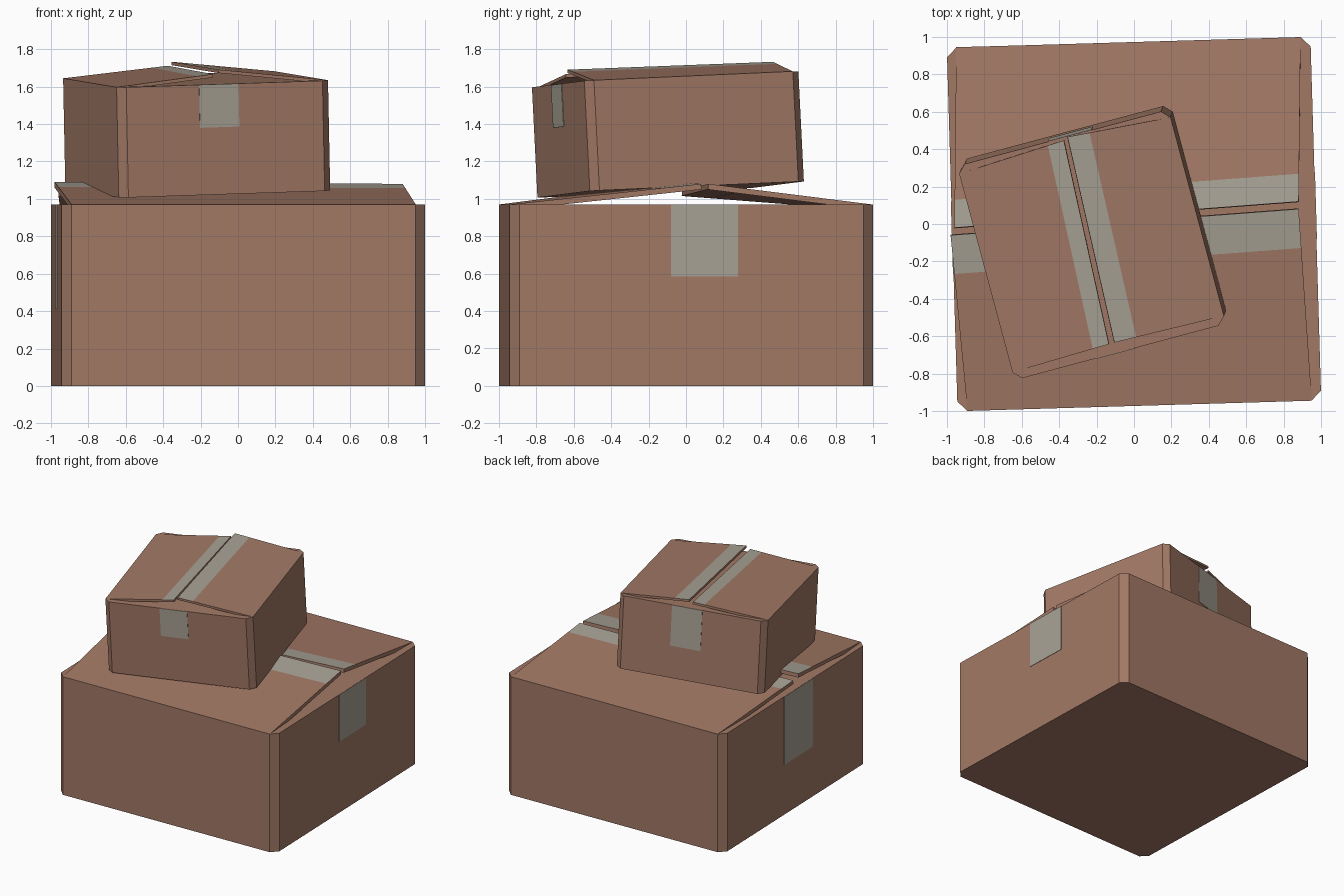
import bpy, bmesh
from math import radians
from mathutils import Matrix, Vector

if "Cube" in bpy.data.objects:
    bpy.data.objects.remove(bpy.data.objects["Cube"])


def material(name, rgb):
    m = bpy.data.materials.new(name)
    m.diffuse_color = (*rgb, 1)
    m.use_nodes = True
    m.node_tree.nodes["Principled BSDF"].inputs["Base Color"].default_value = m.diffuse_color
    return m


CARD = material("cardboard", (0.36, 0.19, 0.13))
TAPE = material("tape", (0.39, 0.36, 0.30))


def finish(name, bm, matrix, mats):
    bmesh.ops.recalc_face_normals(bm, faces=bm.faces)
    me = bpy.data.meshes.new(name)
    bm.to_mesh(me)
    bm.free()
    for m in mats:
        me.materials.append(m)
    ob = bpy.data.objects.new(name, me)
    bpy.context.collection.objects.link(ob)
    ob.matrix_world = matrix
    return ob


def carton(name, hx, hy, h, chamfer, matrix):
    """Box body with its four upright corners chamfered."""
    bm = bmesh.new()
    bmesh.ops.create_cube(bm, size=1)
    for v in bm.verts:
        v.co = (v.co.x * 2 * hx, v.co.y * 2 * hy, (v.co.z + 0.5) * h)
    upright = [e for e in bm.edges
               if abs(e.verts[0].co.z - e.verts[1].co.z) > h / 2]
    bmesh.ops.bevel(bm, geom=upright, offset=chamfer, segments=1, affect='EDGES')
    return finish(name, bm, matrix, [CARD])


def flap(name, hinge, free, tape_width, thick, matrix):
    """Lid flap from hinge edge to free edge, with tape along the free edge."""
    (a, b), (c, d) = ([Vector(p) for p in pair] for pair in (hinge, free))
    e = c.lerp(a, tape_width / (a - c).length)
    f = d.lerp(b, tape_width / (b - d).length)
    bm = bmesh.new()
    rows = [[bm.verts.new(p) for p in row] for row in ((a, b), (e, f), (c, d))]
    for i in range(2):
        (p, q), (r, s) = rows[i], rows[i + 1]
        bm.faces.new((p, q, s, r)).material_index = i
    bmesh.ops.recalc_face_normals(bm, faces=bm.faces)
    bm.normal_update()
    if next(iter(bm.faces)).normal.z < 0:
        bmesh.ops.reverse_faces(bm, faces=bm.faces)
    me = bpy.data.meshes.new(name)
    bm.to_mesh(me)
    bm.free()
    me.materials.append(CARD)
    me.materials.append(TAPE)
    ob = bpy.data.objects.new(name, me)
    bpy.context.collection.objects.link(ob)
    ob.matrix_world = matrix
    mod = ob.modifiers.new("thickness", 'SOLIDIFY')
    mod.thickness, mod.offset = thick, -1
    mod.material_offset = mod.material_offset_rim = -1
    return ob


def tape_patch(name, lo, hi, matrix):
    """Thin strip of tape lying on a box side."""
    lo, hi = Vector(lo), Vector(hi)
    bm = bmesh.new()
    bmesh.ops.create_cube(bm, size=1)
    for v in bm.verts:
        v.co = [(lo[i] + hi[i]) / 2 + v.co[i] * (hi[i] - lo[i]) for i in range(3)]
    return finish(name, bm, matrix, [TAPE])


# large box
BIG = Matrix.Rotation(radians(1.7), 4, 'Z')
WORLD = Matrix.Identity(4)
carton("large_box", 0.972, 0.972, 0.97, 0.052, BIG)
flap("large_front_flap", [(-0.89, -0.998, 0.97), (0.95, -0.94, 0.97)],
     [(-0.98, -0.06, 1.09), (0.88, 0.08, 1.08)], 0.21, 0.03, WORLD)
flap("large_back_flap", [(-0.95, 0.945, 0.97), (0.89, 0.995, 0.97)],
     [(-0.96, -0.02, 1.045), (0.88, 0.12, 1.08)], 0.15, 0.03, WORLD)
tape_patch("large_right_tape", (0.96, -0.11, 0.585), (0.975, 0.25, 0.969), BIG)
tape_patch("large_left_tape", (-0.975, -0.24, 0.41), (-0.96, 0.15, 0.969), BIG)

# small box, turned and tilted on top of the large one
tilt = Vector((0, 0, 1)).rotation_difference(Vector((-0.02, -0.05, 1)))
SMALL = (Matrix.Translation((-0.215, -0.082, 1.05)) @ tilt.to_matrix().to_4x4()
         @ Matrix.Rotation(radians(15), 4, 'Z'))
H = 0.59
carton("small_box", 0.585, 0.593, H, 0.042, SMALL)
flap("small_left_flap", [(-0.585, -0.55, H), (-0.585, 0.55, H)],
     [(-0.047, -0.535, H + 0.052), (0.003, 0.58, H + 0.047)], 0.09, 0.018, SMALL)
flap("small_right_flap", [(0.585, -0.55, H), (0.585, 0.55, H)],
     [(-0.015, -0.533, H + 0.075), (0.028, 0.594, H + 0.067)], 0.12, 0.018, SMALL)
tape_patch("small_front_tape", (-0.14, -0.596, 0.36), (0.078, -0.585, H - 0.001), SMALL)
tape_patch("small_back_tape", (-0.08, 0.585, 0.26), (0.16, 0.596, H - 0.001), SMALL)
